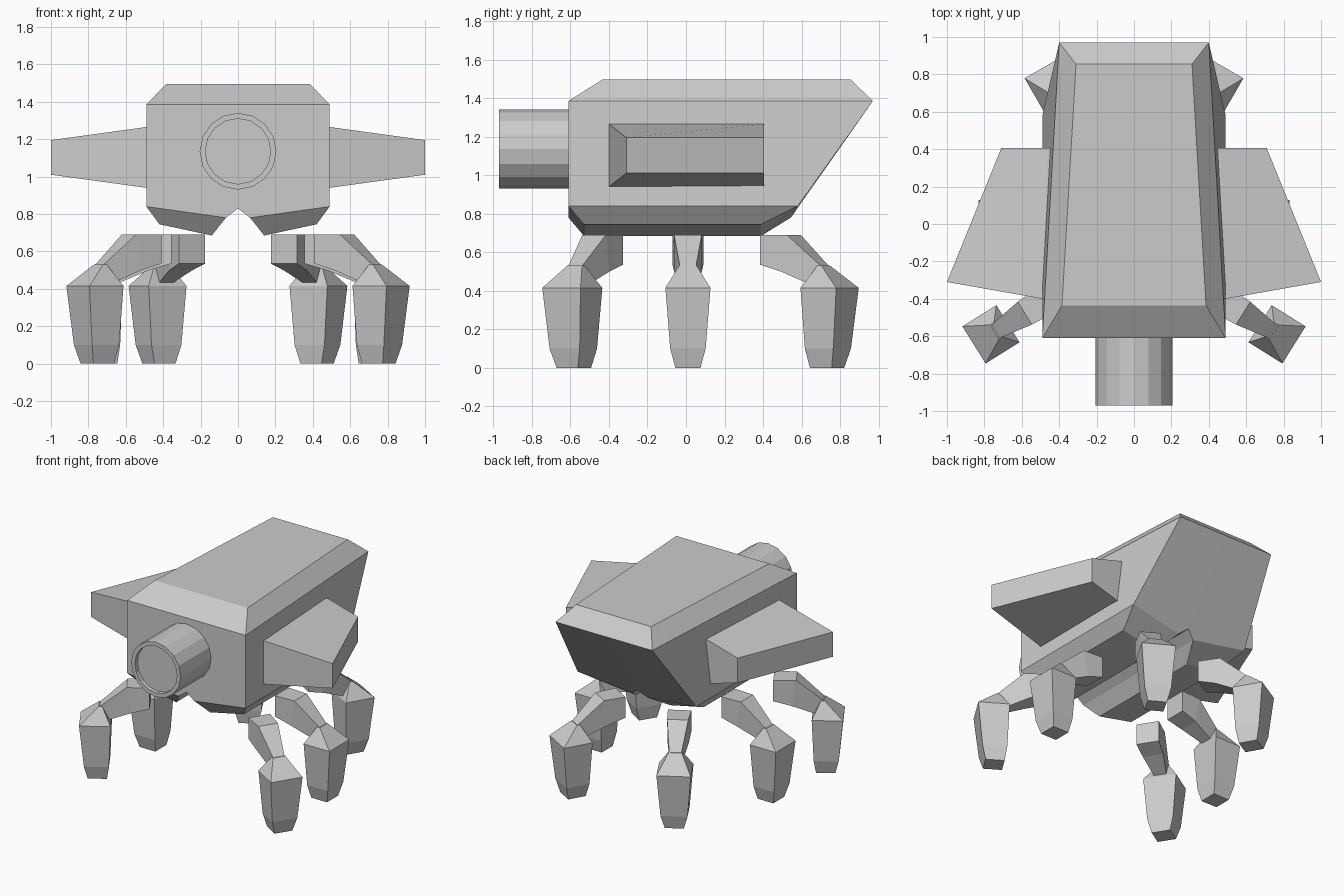
import bpy, bmesh, math
from mathutils import Matrix, Vector

if "Cube" in bpy.data.objects:
    bpy.data.objects.remove(bpy.data.objects["Cube"])

grey = bpy.data.materials.new("plain_grey")
grey.diffuse_color = (0.6, 0.6, 0.6, 1)
grey.use_nodes = True
grey.node_tree.nodes["Principled BSDF"].inputs["Base Color"].default_value = grey.diffuse_color


def finish(name, bm, mirrored=True):
    """Turn a bmesh into a flat-shaded object, mirrored across x if asked."""
    bmesh.ops.recalc_face_normals(bm, faces=bm.faces)
    me = bpy.data.meshes.new(name)
    bm.to_mesh(me)
    bm.free()
    me.materials.append(grey)
    ob = bpy.data.objects.new(name, me)
    bpy.context.collection.objects.link(ob)
    if mirrored:
        ob.modifiers.new("mirror", 'MIRROR').use_axis[0] = True
    return ob


def loft(bm, rings):
    """Skin a list of equal-length point rings and cap both ends."""
    rows = [[bm.verts.new(p) for p in ring] for ring in rings]
    n = len(rows[0])
    for a, b in zip(rows, rows[1:]):
        for i in range(n):
            j = (i + 1) % n
            bm.faces.new((a[i], a[j], b[j], b[i]))
    bm.faces.new(rows[0])
    bm.faces.new(rows[-1])


# Hull: right half, mirrored; chamfered roof, raked stern, split keel
bm = bmesh.new()
v = [bm.verts.new(p) for p in (
    (.385, -.435, 1.495), (.31, .855, 1.495),    # 0-1 roof
    (.49, -.61, 1.385), (.40, .97, 1.385),       # 2-3 shoulder
    (.49, -.61, .84), (.49, .58, .84),           # 4-5 lower side
    (.42, -.53, .745), (.42, .39, .745),         # 6-7 outer keel
    (.14, -.53, .685), (.14, .39, .685),         # 8-9 inner keel
    (.065, -.61, .78), (.065, .545, .78),        # 10-11 groove lip
    (0, -.61, .83), (0, .575, .83),              # 12-13 groove centre
    (0, -.435, 1.495), (0, .855, 1.495),         # 14-15 roof centre
    (0, -.61, 1.385), (0, .97, 1.385))]          # 16-17 shoulder centre
for f in ((14, 0, 1, 15), (14, 16, 2, 0), (0, 2, 3, 1), (1, 3, 17, 15),
          (16, 12, 10, 4, 2), (2, 4, 5, 3), (3, 5, 11, 13, 17),
          (4, 6, 7, 5), (6, 8, 9, 7), (12, 13, 11, 10), (10, 11, 9, 8),
          (4, 10, 8, 6), (5, 7, 9, 11)):
    bm.faces.new([v[i] for i in f])
finish("hull", bm)

# Side wings: taper to a slanted tip
bm = bmesh.new()
loft(bm, [
    [(.44, -.41, .94), (.44, .405, .94), (.44, .405, 1.265), (.44, -.41, 1.265)],
    [(.49, -.40, .94), (.47, .405, .94), (.46, .405, 1.265), (.49, -.40, 1.265)],
    [(1, -.31, 1.01), (.71, .405, 1.01), (.71, .405, 1.195), (1, -.31, 1.195)]])
finish("wings", bm)

# Cannon: 16-sided barrel with a shallow recessed muzzle
bm = bmesh.new()
loft(bm, [[(r * math.cos(i * math.pi / 8), y, 1.135 + r * math.sin(i * math.pi / 8))
           for i in range(16)]
          for r, y in ((.205, -.60), (.205, -.97), (.175, -.97), (.175, -.94))])
finish("cannon", bm, mirrored=False)


def foot_ring(r, a, b, z):
    return [(r - a, -b, z), (r + a, -b, z), (r + a, b, z), (r - a, b, z)]


def arm_ring(rt, zt, rb, zb, w):
    return [(rt, -w, zt), (rt, w, zt), (rb, w, zb), (rb, -w, zb)]


# Legs: local x points outwards from the hull, origin under the foot
for name, x, y, angle in (("front", .765, -.59, -32),
                          ("middle", .725, .01, 0),
                          ("rear", .43, .745, 60)):
    place = Matrix.Translation((x, y, 0)) @ Matrix.Rotation(math.radians(angle), 4, 'Z')
    # foot
    bm = bmesh.new()
    loft(bm, [foot_ring(-.015, .065, .065, 0),
              foot_ring(-.01, .085, .092, .10),
              foot_ring(0, .107, .117, .415),
              foot_ring(-.035, .012, .045, .53)])
    bm.transform(place)
    finish(name + "_feet", bm)
    # upper leg
    bm = bmesh.new()
    loft(bm, [arm_ring(-.37, .69, -.37, .535, .08),
              arm_ring(-.214, .69, -.25, .50, .072),
              arm_ring(-.03, .53, -.085, .43, .042)])
    bm.transform(place)
    finish(name + "_upper_legs", bm)
